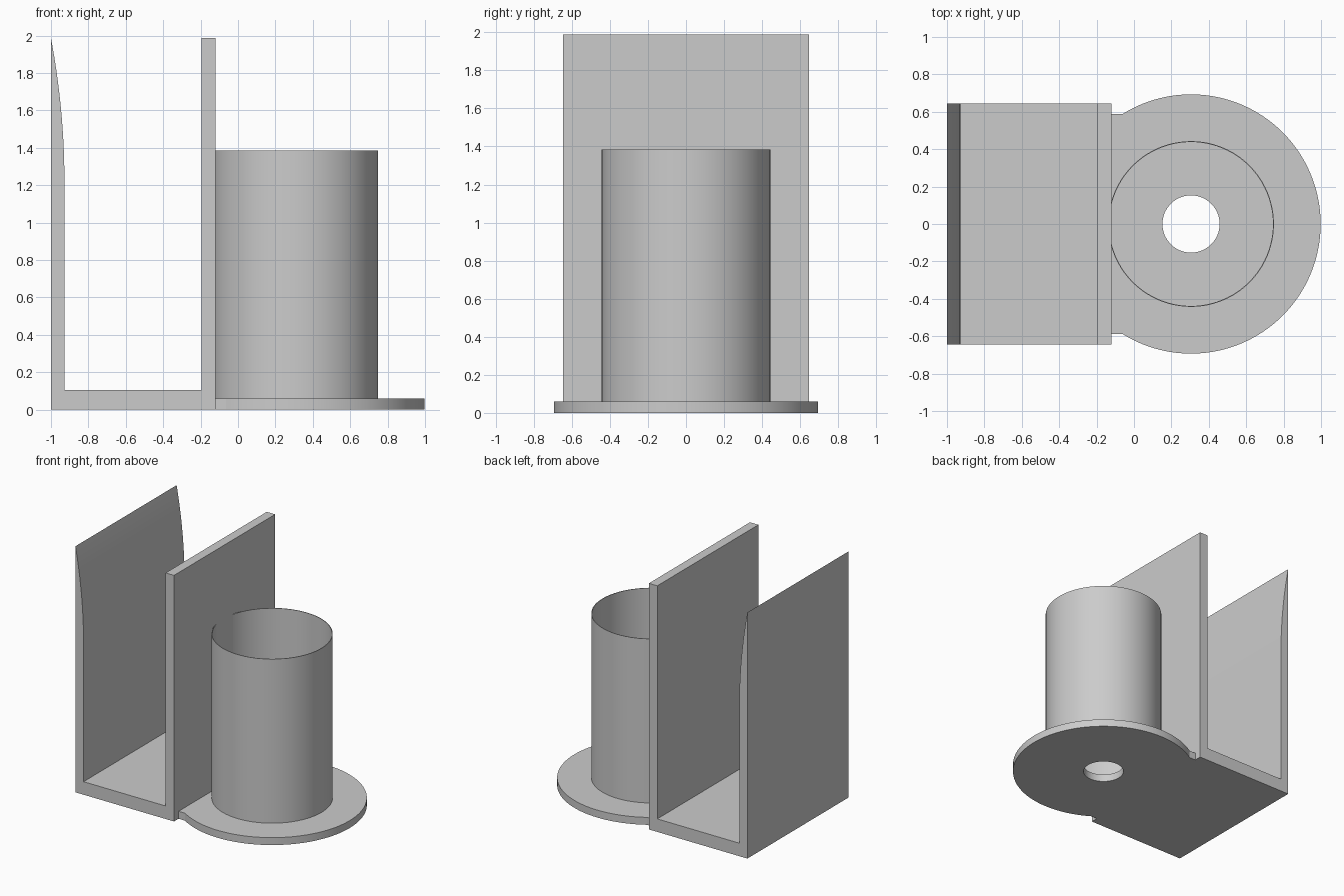
import bpy
import bmesh
import math

cube = bpy.data.objects.get("Cube")
if cube:
    bpy.data.objects.remove(cube, do_unlink=True)

GREY = (0.6, 0.6, 0.6, 1.0)
grey = bpy.data.materials.new("light grey")
grey.use_nodes = True
grey.diffuse_color = GREY
grey.node_tree.nodes["Principled BSDF"].inputs["Base Color"].default_value = GREY

HALF_DEPTH = 0.645
CENTRE_X = 0.305
WALL_X = -0.12
HEIGHT = 1.987
BASE = 0.06


def circle(radius, steps=96, start=0.0, end=2 * math.pi, closed=True):
    count = steps if closed else steps + 1
    angles = [start + (end - start) * i / steps for i in range(count)]
    return [(CENTRE_X + radius * math.cos(a), radius * math.sin(a)) for a in angles]


def extrude_outline(name, loops, place, offset):
    """Fill closed outlines (later ones are holes) and extrude them into a solid."""
    bm = bmesh.new()
    for loop in loops:
        verts = [bm.verts.new(place(a, b)) for a, b in loop]
        for i, v in enumerate(verts):
            bm.edges.new((v, verts[(i + 1) % len(verts)]))
    if len(loops) == 1:
        bm.faces.new(verts)
    else:
        bmesh.ops.triangle_fill(bm, edges=bm.edges[:], use_beauty=True)
    result = bmesh.ops.extrude_face_region(bm, geom=bm.faces[:], use_keep_orig=True)
    moved = [g for g in result["geom"] if isinstance(g, bmesh.types.BMVert)]
    bmesh.ops.translate(bm, verts=moved, vec=offset)
    bmesh.ops.recalc_face_normals(bm, faces=bm.faces[:])
    mesh = bpy.data.meshes.new(name)
    bm.to_mesh(mesh)
    bm.free()
    mesh.materials.append(grey)
    obj = bpy.data.objects.new(name, mesh)
    bpy.context.collection.objects.link(obj)
    bpy.ops.object.select_all(action="DESELECT")
    obj.select_set(True)
    bpy.context.view_layer.objects.active = obj
    bpy.ops.object.shade_smooth_by_angle(angle=math.radians(30))
    return obj


# U-shaped holder: flat floor, straight inner wall, outer wall with curved taper
profile = [(-1, 0), (WALL_X, 0), (WALL_X, HEIGHT), (-0.195, HEIGHT),
           (-0.195, 0.105), (-0.928, 0.105)]
STEPS = 16
taper_start = 1.22
for i in range(STEPS + 1):
    t = i / STEPS
    profile.append((-0.928 - 0.072 * t * t, taper_start + (HEIGHT - taper_start) * t))
extrude_outline("channel_holder", [profile],
                lambda x, z: (x, -HALF_DEPTH, z), (0, 2 * HALF_DEPTH, 0))

# Round base plate with a short neck to the holder and a drain hole
NECK = 0.587
RADIUS = 0.693
corner = math.pi - math.asin(NECK / RADIUS)
plate = circle(RADIUS, 96, -corner, corner, closed=False)
plate += [(WALL_X, NECK), (WALL_X, -NECK)]
extrude_outline("base_plate", [plate, circle(0.153, 64)],
                lambda x, y: (x, y, 0), (0, 0, BASE))

# Thin open cup wall standing on the plate
extrude_outline("cup_wall", [circle(0.443), circle(0.438)],
                lambda x, y: (x, y, BASE), (0, 0, 1.385 - BASE))
